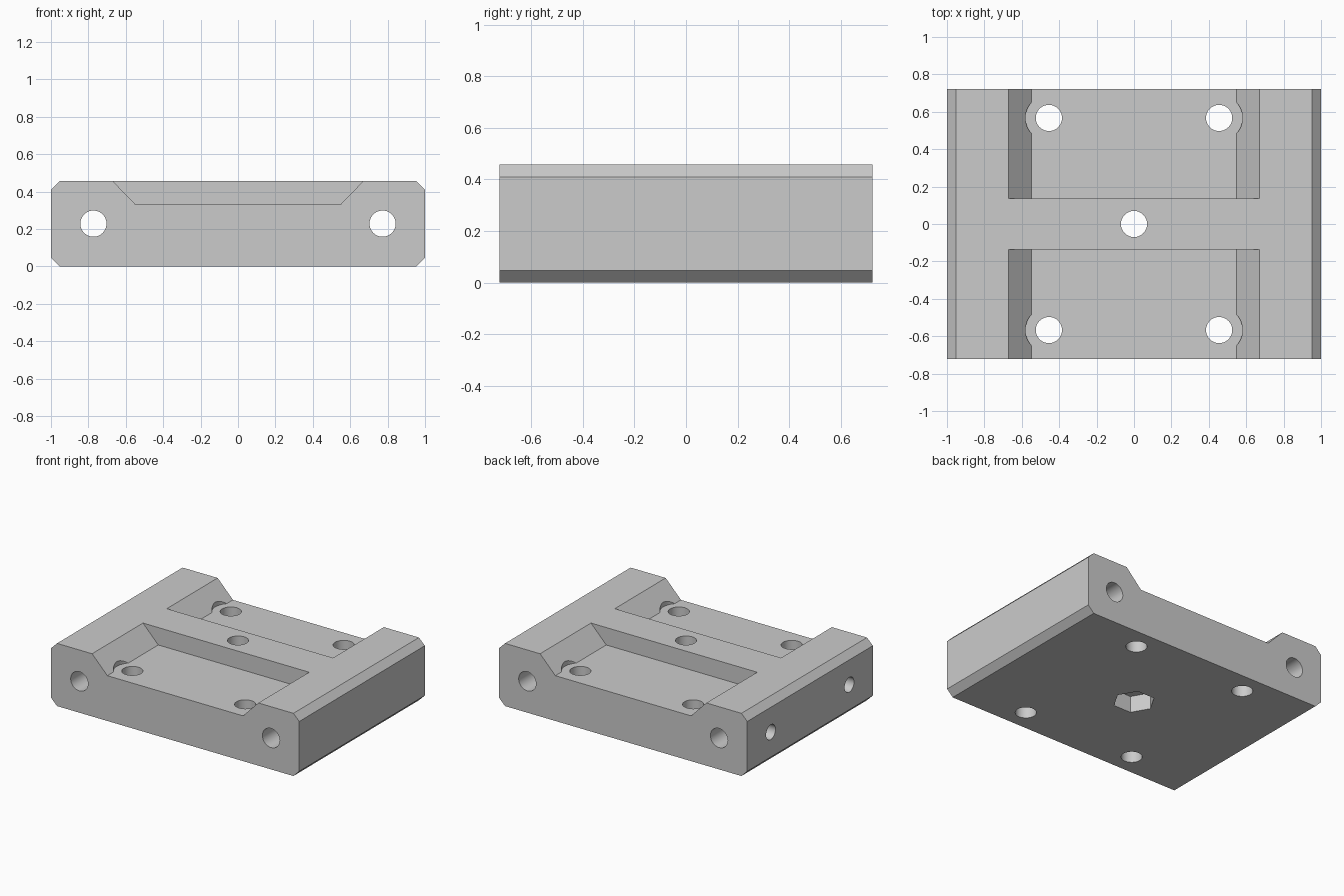
import bpy
import bmesh
from math import radians, pi
from mathutils import Matrix

if "Cube" in bpy.data.objects:
    bpy.data.objects.remove(bpy.data.objects["Cube"], do_unlink=True)

HALF_Y, TOP, CHAMFER = 0.723, 0.457, 0.047
FLOOR, RIB = 0.33, 0.137
HOLE, SIDE_Z = 0.07, 0.229

grey = bpy.data.materials.new("light grey plastic")
grey.use_nodes = True
colour = (0.6, 0.6, 0.6, 1)
grey.diffuse_color = colour
grey.node_tree.nodes["Principled BSDF"].inputs["Base Color"].default_value = colour


def make_object(name, bm):
    bmesh.ops.recalc_face_normals(bm, faces=bm.faces)
    mesh = bpy.data.meshes.new(name)
    bm.to_mesh(mesh)
    bm.free()
    mesh.materials.append(grey)
    obj = bpy.data.objects.new(name, mesh)
    bpy.context.collection.objects.link(obj)
    return obj


def extrude_profile(name, points, y0, y1):
    """Extrude an x-z outline along y."""
    bm = bmesh.new()
    face = bm.faces.new([bm.verts.new((x, y0, z)) for x, z in points])
    moved = bmesh.ops.extrude_face_region(bm, geom=[face])["geom"]
    verts = [v for v in moved if isinstance(v, bmesh.types.BMVert)]
    bmesh.ops.translate(bm, verts=verts, vec=(0, y1 - y0, 0))
    return make_object(name, bm)


def cylinder(name, centre, radius, length, axis="Z", sides=48):
    turn = {"X": Matrix.Rotation(pi / 2, 4, "Y"),
            "Y": Matrix.Rotation(pi / 2, 4, "X"),
            "Z": Matrix.Identity(4)}[axis]
    bm = bmesh.new()
    bmesh.ops.create_cone(bm, cap_ends=True, segments=sides, radius1=radius,
                          radius2=radius, depth=length,
                          matrix=Matrix.Translation(centre) @ turn)
    # Hexagons keep a corner on the x axis
    if sides == 6:
        corner = max(bm.verts, key=lambda v: v.co.x).co
        if abs(corner.y) > 0.01:
            bmesh.ops.rotate(bm, verts=bm.verts, cent=centre,
                             matrix=Matrix.Rotation(pi / 6, 3, "Z"))
    return make_object(name, bm)


# Block with chamfered long edges
inner = 1 - CHAMFER
half = [(inner, 0), (1, CHAMFER), (1, TOP - CHAMFER), (inner, TOP)]
block = extrude_profile("mounting_block",
                        half + [(-x, z) for x, z in reversed(half)],
                        -HALF_Y, HALF_Y)

cutters = []

# Sloped-wall pockets either side of the central rib
slope = (0.67 - 0.547) / (TOP - FLOOR)
over = TOP + 0.1
wide = 0.547 + slope * (over - FLOOR)
pocket = [(-0.547, FLOOR), (0.547, FLOOR), (wide, over), (-wide, over)]
for s in (-1, 1):
    cutters.append(extrude_profile("pocket_cutter", pocket, s * RIB, s * (HALF_Y + 0.1)))

# Screw holes with head clearance in the pocket slopes
for sx in (-1, 1):
    for sy in (-1, 1):
        x, y = sx * 0.455, sy * 0.567
        cutters.append(cylinder("head_cutter", (x, y, FLOOR + 0.2), 0.125, 0.4))
        cutters.append(cylinder("screw_cutter", (x, y, 0.2), HOLE, 1))
    # Long rod holes running front to back
    cutters.append(cylinder("rod_cutter", (sx * 0.773, 0, SIDE_Z), HOLE, 2, "Y"))

# Set-screw holes entering the right side
for s in (-1, 1):
    cutters.append(cylinder("set_screw_cutter", (-0.95, s * 0.452, SIDE_Z),
                            0.054, 0.35, "X"))

# Centre hole and hexagonal nut recess underneath
cutters.append(cylinder("centre_cutter", (0, 0, 0.2), HOLE, 1))
cutters.append(cylinder("nut_cutter", (0, 0, 0), 0.14, 0.24, sides=6))

bpy.ops.object.select_all(action="DESELECT")
bpy.context.view_layer.objects.active = block
block.select_set(True)
for cutter in cutters:
    cutter.hide_render = True
    mod = block.modifiers.new("cut", "BOOLEAN")
    mod.operation = "DIFFERENCE"
    mod.solver = "EXACT"
    mod.object = cutter
    bpy.ops.object.modifier_apply(modifier=mod.name)
    bpy.data.objects.remove(cutter, do_unlink=True)

bpy.ops.object.shade_smooth_by_angle(angle=radians(25))
